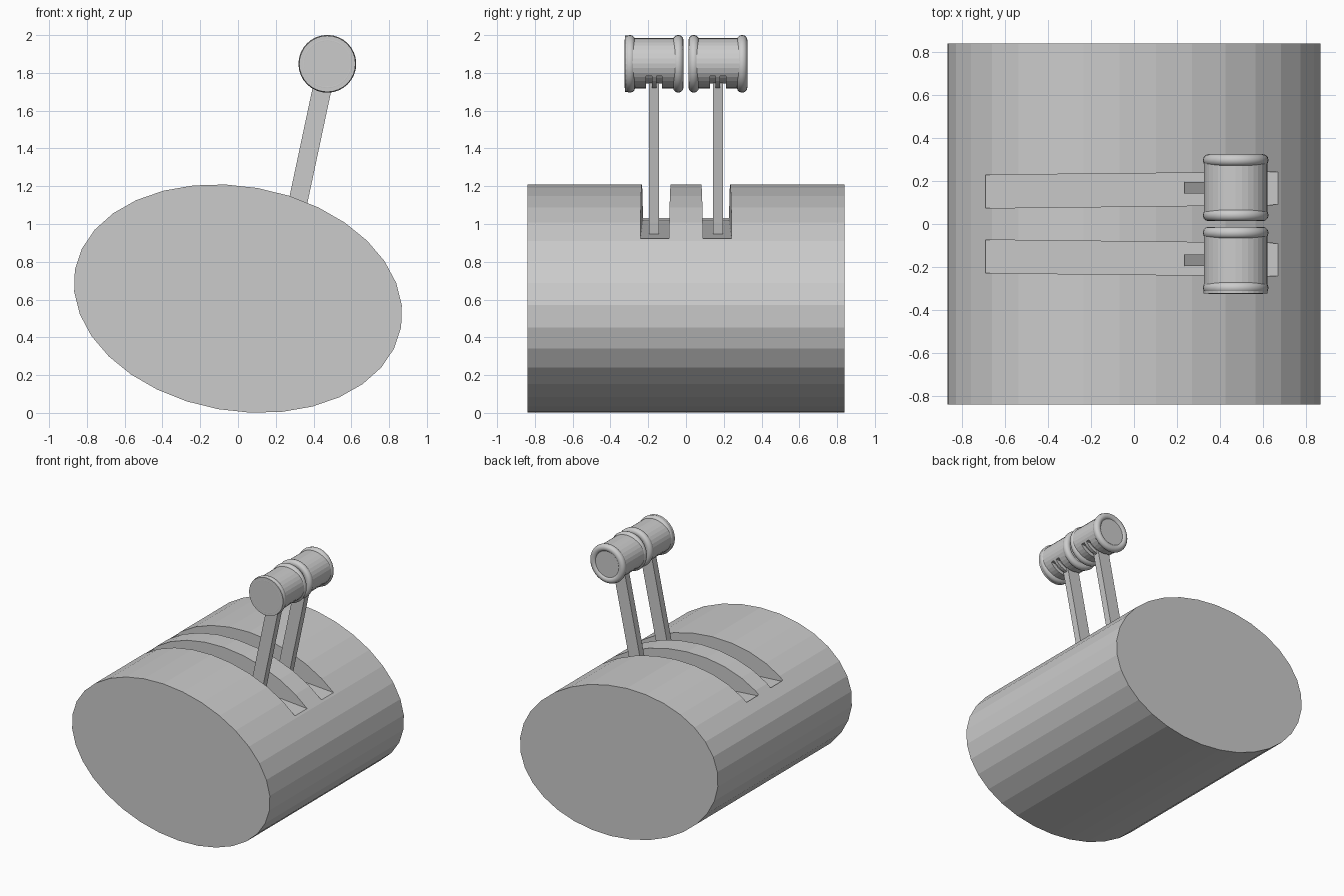
import bpy, bmesh, math
from mathutils import Matrix, Vector

if "Cube" in bpy.data.objects:
    bpy.data.objects.remove(bpy.data.objects["Cube"])

GX, GZ = 0.473, 1.848          # grip axis
LY, HALF = 0.169, 0.156        # lever / grip centre in y, grip half length
TILT = math.radians(12)


def make(name, bm):
    bmesh.ops.recalc_face_normals(bm, faces=bm.faces)
    mesh = bpy.data.meshes.new(name)
    bm.to_mesh(mesh)
    bm.free()
    ob = bpy.data.objects.new(name, mesh)
    bpy.context.collection.objects.link(ob)
    return ob


def cylinder_y(name, rx, rz, length, loc, tilt=0.0, sides=32):
    """Elliptic cylinder along y; tilt > 0 lowers its right side."""
    bm = bmesh.new()
    bmesh.ops.create_cone(bm, cap_ends=True, segments=sides, radius1=1, radius2=1, depth=1)
    m = (Matrix.Translation(loc) @ Matrix.Rotation(tilt, 4, 'Y')
         @ Matrix.Diagonal((rx, length, rz, 1)) @ Matrix.Rotation(math.pi / 2, 4, 'X')
         @ Matrix.Rotation(math.pi / 2, 4, 'Z'))
    bm.transform(m)
    return make(name, bm)


def box(name, size, loc, tilt=0.0):
    bm = bmesh.new()
    bmesh.ops.create_cube(bm, size=1)
    bm.transform(Matrix.Translation(loc) @ Matrix.Rotation(tilt, 4, 'Y')
                 @ Matrix.Diagonal((*size, 1)))
    return make(name, bm)


def cut(ob, cutter):
    cutter.hide_render = True
    mod = ob.modifiers.new("cut", 'BOOLEAN')
    mod.operation, mod.object, mod.solver = 'DIFFERENCE', cutter, 'EXACT'
    bpy.context.view_layer.objects.active = ob
    bpy.ops.object.modifier_apply(modifier=mod.name)
    bpy.data.objects.remove(cutter)


def slot_cutter(s):
    """Flat-floored slot, slightly diverging towards the right."""
    bm = bmesh.new()
    ends = []
    for x, z, y0, y1 in ((-0.69, 1.022, 0.074, 0.228), (0.685, 0.922, 0.09, 0.242)):
        ends.append([bm.verts.new((x, s * y, h))
                     for y, h in ((y0, z), (y1, z), (y1, 1.5), (y0, 1.5))])
    a, b = ends
    bm.faces.new(a)
    bm.faces.new(b)
    for i in range(4):
        j = (i + 1) % 4
        bm.faces.new((a[i], a[j], b[j], b[i]))
    return make("slot_cutter", bm)


def ring(name, y, major=0.125, minor=0.028):
    """Rounded rim about the grip axis."""
    bm = bmesh.new()
    n, k = 32, 12
    loops = []
    for i in range(n):
        t = 2 * math.pi * i / n
        loops.append([])
        for j in range(k):
            p = 2 * math.pi * j / k
            r = major + minor * math.cos(p)
            loops[-1].append(bm.verts.new((GX + r * math.cos(t), y + minor * math.sin(p),
                                           GZ + r * math.sin(t))))
    for i in range(n):
        for j in range(k):
            a, b = loops[i], loops[(i + 1) % n]
            bm.faces.new((a[j], a[(j + 1) % k], b[(j + 1) % k], b[j])).smooth = True
    return make(name, bm)


# Tilted oval base with two slots
base = cylinder_y("base", 0.877, 0.5945, 1.68, (0, 0, 0.605), math.radians(10))
for s in (-1, 1):
    cut(base, slot_cutter(s))

for s, side in ((-1, "front"), (1, "back")):
    yc = s * LY
    # Lever rod leaning right
    axis = Vector((math.sin(TILT), 0, math.cos(TILT)))
    length = 0.85
    mid = Vector((GX, yc, GZ)) - axis * (0.06 + length / 2)
    box(side + "_lever", (0.1, 0.053, length), mid, TILT)

    # Handle barrel with two grooves underneath, plus inner core
    barrel = cylinder_y(side + "_handle", 0.148, 0.133, 2 * HALF - 0.056, (GX, yc, GZ + 0.003))
    for d in (-1, 1):
        cut(barrel, box("groove_cutter", (0.5, 0.03, 0.3), (GX, yc + d * 0.027, 1.783 - 0.15)))
    cylinder_y(side + "_handle_core", 0.115, 0.105, 2 * HALF - 0.024, (GX, yc, GZ))

    # Rounded end rims
    for d, end in ((-1, "a"), (1, "b")):
        ring(f"{side}_rim_{end}", yc + d * (HALF - 0.028))

# Flat cap on the foremost handle end
cylinder_y("front_cap", 0.149, 0.149, 0.014, (GX, -0.317, GZ))
